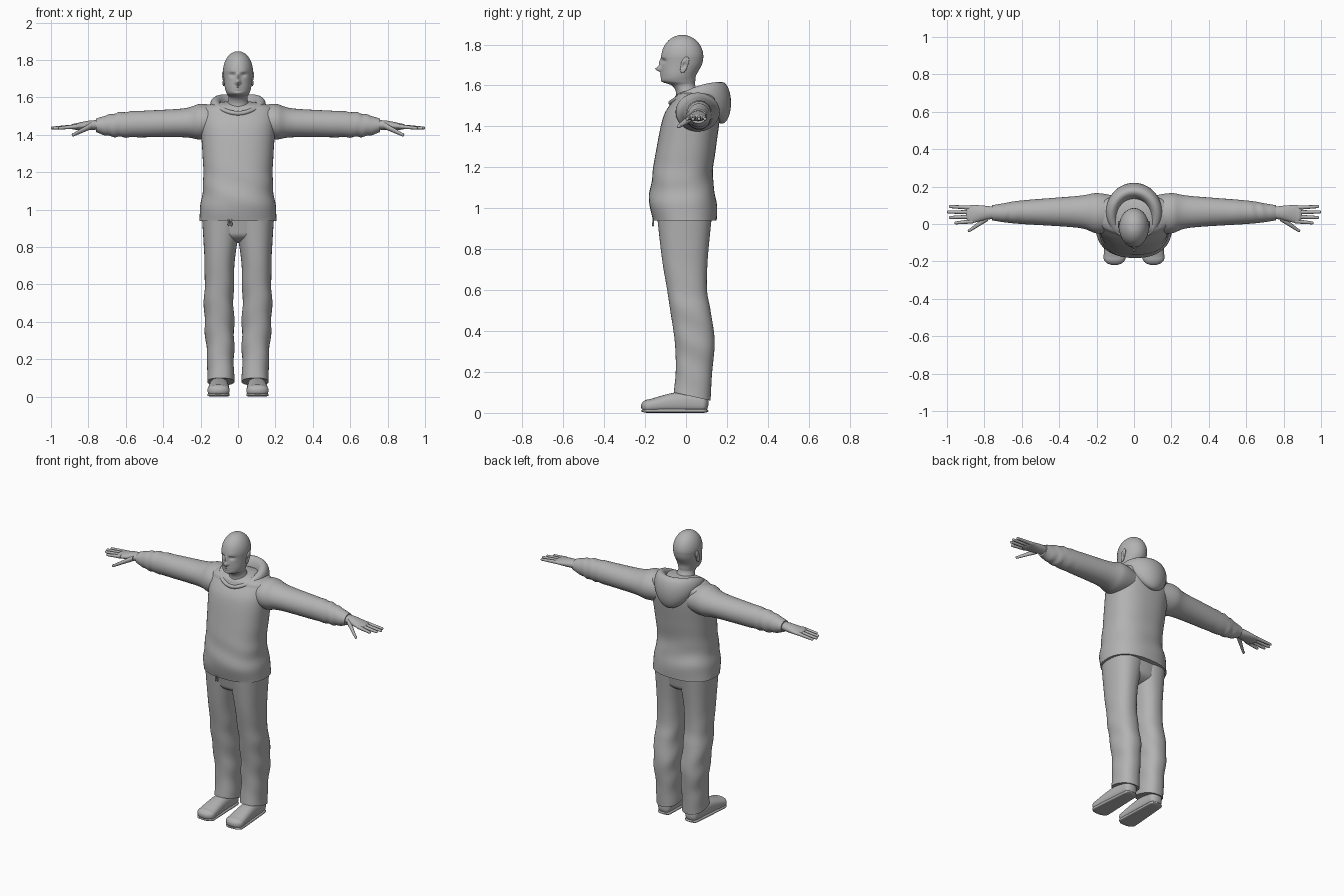
import bpy
import bmesh
import math
from mathutils import Vector

default_cube = bpy.data.objects.get("Cube")
if default_cube:
    bpy.data.objects.remove(default_cube, do_unlink=True)

# One plain clay colour for the whole figure
clay = bpy.data.materials.new("clay_grey")
clay.use_nodes = True
clay.diffuse_color = (0.45, 0.45, 0.45, 1)
clay.node_tree.nodes["Principled BSDF"].inputs["Base Color"].default_value = clay.diffuse_color


def interpolate(rows, steps):
    """Smooth spline through rows of numbers."""
    result = []
    padded = [rows[0], *rows, rows[-1]]
    for before, start, end, after in zip(padded, padded[1:], padded[2:], padded[3:]):
        for step in range(steps):
            t = step / steps
            result.append([
                b + t / 2 * (c - a + t * (2 * a - 5 * b + 4 * c - d + t * (3 * (b - c) + d - a)))
                for a, b, c, d in zip(before, start, end, after)])
    result.append(list(rows[-1]))
    return result


def dome(row, height):
    """Rows that close an end with an elliptical cap."""
    position, a_low, a_high, b_low, b_high = row
    a_mid, b_mid = (a_low + a_high) / 2, (b_low + b_high) / 2
    result = []
    for degrees in range(10, 90, 10):
        angle = math.radians(degrees)
        shrink = math.cos(angle)
        result.append([
            position + height * math.sin(angle),
            a_mid + (a_low - a_mid) * shrink, a_mid + (a_high - a_mid) * shrink,
            b_mid + (b_low - b_mid) * shrink, b_mid + (b_high - b_mid) * shrink])
    return result


def skin(name, rings, closed=False):
    """Bridge rings of points into one smooth surface."""
    bm = bmesh.new()
    loops = [[bm.verts.new(point) for point in ring] for ring in rings]
    pairs = list(zip(loops, loops[1:]))
    if closed:
        pairs.append((loops[-1], loops[0]))
    else:
        bm.faces.new(loops[0])
        bm.faces.new(loops[-1])
    for low, high in pairs:
        for i in range(len(low)):
            bm.faces.new((low[i - 1], low[i], high[i], high[i - 1]))
    bmesh.ops.recalc_face_normals(bm, faces=bm.faces)
    mesh = bpy.data.meshes.new(name)
    bm.to_mesh(mesh)
    bm.free()
    obj = bpy.data.objects.new(name, mesh)
    bpy.context.collection.objects.link(obj)
    mesh.materials.append(clay)
    bpy.ops.object.select_all(action="DESELECT")
    obj.select_set(True)
    bpy.context.view_layer.objects.active = obj
    bpy.ops.object.shade_smooth_by_angle(angle=math.radians(50))


def signed_power(value, exponent):
    return math.copysign(abs(value) ** exponent, value)


def loft(name, axis, rows, side=1, power=2, segments=48, start_dome=0, end_dome=0, deform=None):
    """Rows: position on the axis, then the extents (min, max) on the two other axes."""
    path = interpolate(rows, 8)
    if start_dome:
        path = dome(rows[0], -start_dome)[::-1] + path
    if end_dome:
        path += dome(rows[-1], end_dome)
    rings = []
    for position, a_low, a_high, b_low, b_high in path:
        ring = []
        for k in range(segments):
            angle = math.tau * k / segments
            a_share = (1 + signed_power(math.cos(angle), 2 / power)) / 2
            b_share = (1 + signed_power(math.sin(angle), 2 / power)) / 2
            a = a_low + (a_high - a_low) * a_share
            b = b_low + (b_high - b_low) * b_share
            point = Vector({"X": (position, a, b), "Y": (a, position, b), "Z": (a, b, position)}[axis])
            if deform:
                deform(point)
            point.x *= side
            ring.append(point)
        rings.append(ring)
    skin(name, rings)


def finger(name, root, tip, root_radius, tip_radius, side):
    """Tapered round digit from root to tip."""
    rows = []
    for point, radius in ((root, root_radius), (tip, tip_radius)):
        x, y, z = point
        rows.append((x, y - radius, y + radius, z - radius, z + radius))
    loft(name, "X", rows, side, segments=20, end_dome=tip_radius)


def symmetric(rows):
    return [(z, -half, half, front, back) for z, half, front, back in rows]


def bump(value, centre, width):
    return math.exp(-((value - centre) / width) ** 2)


# Face features: push in y, centre x, centre z, width, height
FEATURES = {
    "nose_tip": (-0.03, 0, 1.68, 0.012, 0.012),
    "nose_bridge": (-0.013, 0, 1.71, 0.01, 0.02),
    "eye_socket": (0.01, 0.03, 1.72, 0.016, 0.01),
    "brow": (-0.005, 0.03, 1.74, 0.02, 0.01),
    "upper_lip": (-0.007, 0, 1.655, 0.018, 0.005),
    "lower_lip": (-0.006, 0, 1.643, 0.016, 0.005),
    "chin": (-0.006, 0, 1.62, 0.02, 0.01),
}


def shape_face(point):
    if point.y < -0.03:
        point.y += sum(
            push * bump(abs(point.x), across, width) * bump(point.z, up, height)
            for push, across, up, width, height in FEATURES.values())


# Head and neck, the skull closed by a dome
loft("head", "Z", symmetric([
    (1.53, 0.07, -0.05, 0.08), (1.57, 0.056, -0.05, 0.06), (1.6, 0.05, -0.07, 0.045),
    (1.62, 0.06, -0.115, 0.045), (1.65, 0.07, -0.12, 0.05), (1.7, 0.076, -0.12, 0.077),
    (1.74, 0.08, -0.12, 0.085),
]), segments=96, end_dome=0.107, deform=shape_face)


# Sweatshirt body, wrinkled above the hem
def drape_body(point):
    fold = bump(point.z, 1.1, 0.1)
    point.x *= 1 + 0.015 * math.sin(45 * point.z) * fold
    point.y += 0.003 * math.sin(40 * point.z + 15 * point.x) * fold


loft("sweatshirt_body", "Z", symmetric([
    (0.94, 0.207, -0.16, 0.15), (1.03, 0.2, -0.18, 0.15), (1.15, 0.185, -0.167, 0.13),
    (1.3, 0.19, -0.143, 0.147), (1.45, 0.2, -0.11, 0.166), (1.53, 0.2, -0.06, 0.16),
]), power=2.4, end_dome=0.05, deform=drape_body)

# Hood collar: a ring around the neck that grows into a pouch at the back
hood_rings = []
for i in range(72):
    turn = math.tau * i / 72
    outward = Vector((math.sin(turn), math.cos(turn), 0))
    centre = Vector((0.12 * outward.x, 0.05 + 0.125 * outward.y, 1.56 - 0.045 * outward.y ** 2))
    thick = 0.028 + 0.017 * outward.y
    tall = 0.012 + 0.09 * ((1 + outward.y) / 2) ** 2
    ring = []
    for k in range(24):
        angle = math.tau * k / 24
        ring.append(centre + outward * thick * math.cos(angle) + Vector((0, 0, tall * math.sin(angle))))
    hood_rings.append(ring)
skin("hood", hood_rings, closed=True)


# Sleeve folds gather near the cuff
def drape_sleeve(point):
    point.z += 0.004 * math.sin(110 * point.x + 20 * point.y) * bump(point.x, 0.63, 0.08)


# Trouser hems slope down to the heel
def drape_leg(point):
    lowness = max(0, 1 - point.z / 0.3)
    point.z -= 0.3 * (point.y - 0.03) * lowness
    point.x += 0.003 * math.sin(40 * point.z + 20 * point.y) * bump(point.z, 0.35, 0.25)


# Ears lean back and are hollow on the outside
def shape_ear(point):
    if point.x > 0.08:
        point.x -= 0.008 * bump(point.y, -0.008, 0.01) * bump(point.z, 1.7, 0.016)
    point.y += (point.z - 1.7) / 4


for side, label in ((1, "left_"), (-1, "right_")):
    loft(label + "ear", "Z", [
        (1.69, 0.07, 0.085, -0.024, 0.008), (1.71, 0.07, 0.088, -0.026, 0.012),
    ], side, start_dome=0.03, end_dome=0.03, deform=shape_ear)

    loft(label + "sleeve", "X", [
        (0.1, -0.04, 0.15, 1.39, 1.55), (0.2, -0.05, 0.165, 1.375, 1.565),
        (0.3, -0.02, 0.15, 1.387, 1.54), (0.6, 0, 0.126, 1.387, 1.523),
        (0.7, 0.01, 0.11, 1.395, 1.505), (0.76, 0.02, 0.1, 1.415, 1.485),
    ], side, deform=drape_sleeve)

    # Hand with four fingers and a thumb
    loft(label + "palm", "X", [
        (0.72, 0.033, 0.088, 1.43, 1.48), (0.8, 0.02, 0.098, 1.425, 1.475),
        (0.87, 0.003, 0.102, 1.427, 1.46),
    ], side, end_dome=0.03)
    for i, digit in enumerate(("index", "middle", "ring", "little")):
        reach = 0.992 - 0.01 * (i - 2) ** 2
        finger(label + digit + "_finger", (0.86, 0.015 + 0.024 * i, 1.445),
               (reach, 0.006 + 0.029 * i, 1.436), 0.012, 0.008, side)
    finger(label + "thumb", (0.78, 0.035, 1.45), (0.88, -0.035, 1.4), 0.018, 0.009, side)

    loft(label + "trouser_leg", "Z", [
        (0.08, 0.02, 0.165, -0.06, 0.12), (0.2, 0.022, 0.165, -0.05, 0.127),
        (0.35, 0.02, 0.176, -0.055, 0.14), (0.5, 0.024, 0.182, -0.077, 0.12),
        (0.6, 0.022, 0.178, -0.092, 0.103), (0.75, 0.015, 0.18, -0.117, 0.106),
        (0.95, -0.02, 0.192, -0.14, 0.125),
    ], side, power=2.3, deform=drape_leg)

    # Shoe upper, and a flat sole with the same outline
    shoe = [(-0.18, 0.045, 0.163, 0, 0.066), (-0.05, 0.05, 0.153, 0, 0.1), (0.08, 0.055, 0.142, 0, 0.1)]
    sole = [(y, inner, outer, 0, 0.02) for y, inner, outer, *heights in shoe]
    loft(label + "shoe", "Y", shoe, side, power=2.4, start_dome=0.04, end_dome=0.03)
    loft(label + "sole", "Y", sole, side, power=4, start_dome=0.04, end_dome=0.03)

# Seat of the trousers, joining both legs
loft("trouser_seat", "Z", symmetric([
    (0.88, 0.165, -0.125, 0.11), (0.95, 0.188, -0.138, 0.122),
]), power=2.4, start_dome=0.06)

# Drawstring ends below the hem
for x in (-0.05, -0.035):
    loft("drawstring", "Z", [
        (0.92, x - 0.005, x + 0.005, -0.166, -0.156), (0.95, x - 0.003, x + 0.003, -0.163, -0.157),
    ], segments=12, start_dome=0.01)
